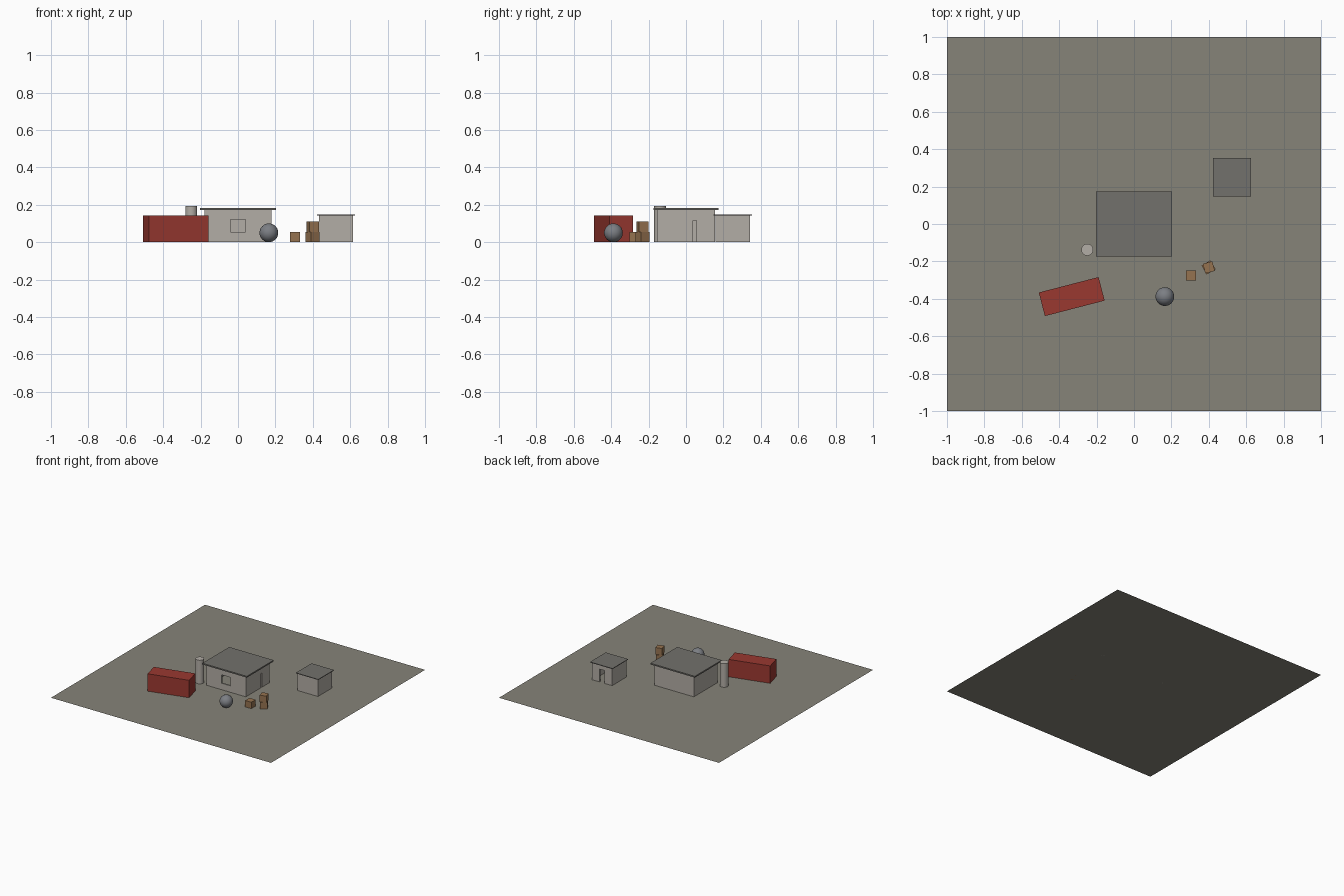
import bpy
import math

if "Cube" in bpy.data.objects:
    bpy.data.objects.remove(bpy.data.objects["Cube"])


def material(name, rgb):
    m = bpy.data.materials.new(name)
    m.diffuse_color = (*rgb, 1)
    m.use_nodes = True
    m.node_tree.nodes["Principled BSDF"].inputs["Base Color"].default_value = m.diffuse_color
    return m


GROUND = material("dirt", (0.24, 0.23, 0.19))
WALL = material("concrete", (0.45, 0.42, 0.38))
ROOF = material("roofing", (0.17, 0.165, 0.15))
RED = material("red_paint", (0.32, 0.04, 0.03))
WOOD = material("wood", (0.30, 0.17, 0.08))
METAL = material("metal", (0.20, 0.21, 0.23))


def finish(name, mat):
    ob = bpy.context.object
    ob.name = name
    if mat:
        ob.data.materials.append(mat)
    return ob


def box(name, x, y, z0, z1, sx, sy, mat=None, angle=0):
    bpy.ops.mesh.primitive_cube_add(size=1, location=(x, y, (z0 + z1) / 2),
                                    rotation=(0, 0, math.radians(angle)))
    bpy.context.object.scale = (sx, sy, z1 - z0)
    return finish(name, mat)


def cut(target, cutter):
    cutter.hide_render = True
    cutter.hide_set(True)
    cutter.display_type = 'WIRE'
    mod = target.modifiers.new(cutter.name, 'BOOLEAN')
    mod.operation = 'DIFFERENCE'
    mod.solver = 'EXACT'
    mod.object = cutter


def hollow_walls(name, x, y, sx, sy, h, t):
    walls = box(name, x, y, 0, h, sx, sy, WALL)
    cut(walls, box(name + "_room_cutter", x, y, -0.05, h + 0.05, sx - 2 * t, sy - 2 * t))
    return walls


# Ground sheet
bpy.ops.mesh.primitive_plane_add(size=2)
finish("ground_sheet", GROUND)

# Main building: hollow walls, front window, narrow side opening, slab roof
main = hollow_walls("main_walls", 0, 0, 0.36, 0.31, 0.171, 0.012)
cut(main, box("window_cutter", 0, -0.155, 0.053, 0.122, 0.082, 0.06))
cut(main, box("side_opening_cutter", 0.18, 0.047, -0.02, 0.116, 0.06, 0.017))
box("main_roof", 0, 0, 0.171, 0.182, 0.404, 0.348, ROOF)

# Shed with rear doorway
shed = hollow_walls("shed_walls", 0.524, 0.25, 0.184, 0.184, 0.142, 0.01)
cut(shed, box("shed_door_cutter", 0.524, 0.342, -0.02, 0.105, 0.046, 0.06))
box("shed_roof", 0.524, 0.25, 0.142, 0.147, 0.204, 0.204, ROOF)

# Storage tank
bpy.ops.mesh.primitive_cylinder_add(vertices=32, radius=0.032, depth=0.194,
                                    location=(-0.25, -0.138, 0.097))
finish("storage_tank", WALL)
bpy.ops.object.shade_smooth_by_angle()

# Cargo container
box("cargo_container", -0.333, -0.388, 0, 0.143, 0.33, 0.13, RED, 14.5)

# Crates: one loose, two stacked
box("loose_crate", 0.305, -0.275, 0, 0.053, 0.055, 0.055, WOOD)
box("lower_crate", 0.399, -0.232, 0, 0.055, 0.055, 0.055, WOOD, 31)
box("upper_crate", 0.400, -0.232, 0.055, 0.11, 0.053, 0.053, WOOD, 15)

# Metal ball
bpy.ops.mesh.primitive_uv_sphere_add(segments=32, ring_count=16, radius=0.05,
                                     location=(0.165, -0.388, 0.05))
finish("metal_ball", METAL)
bpy.ops.object.shade_smooth()
